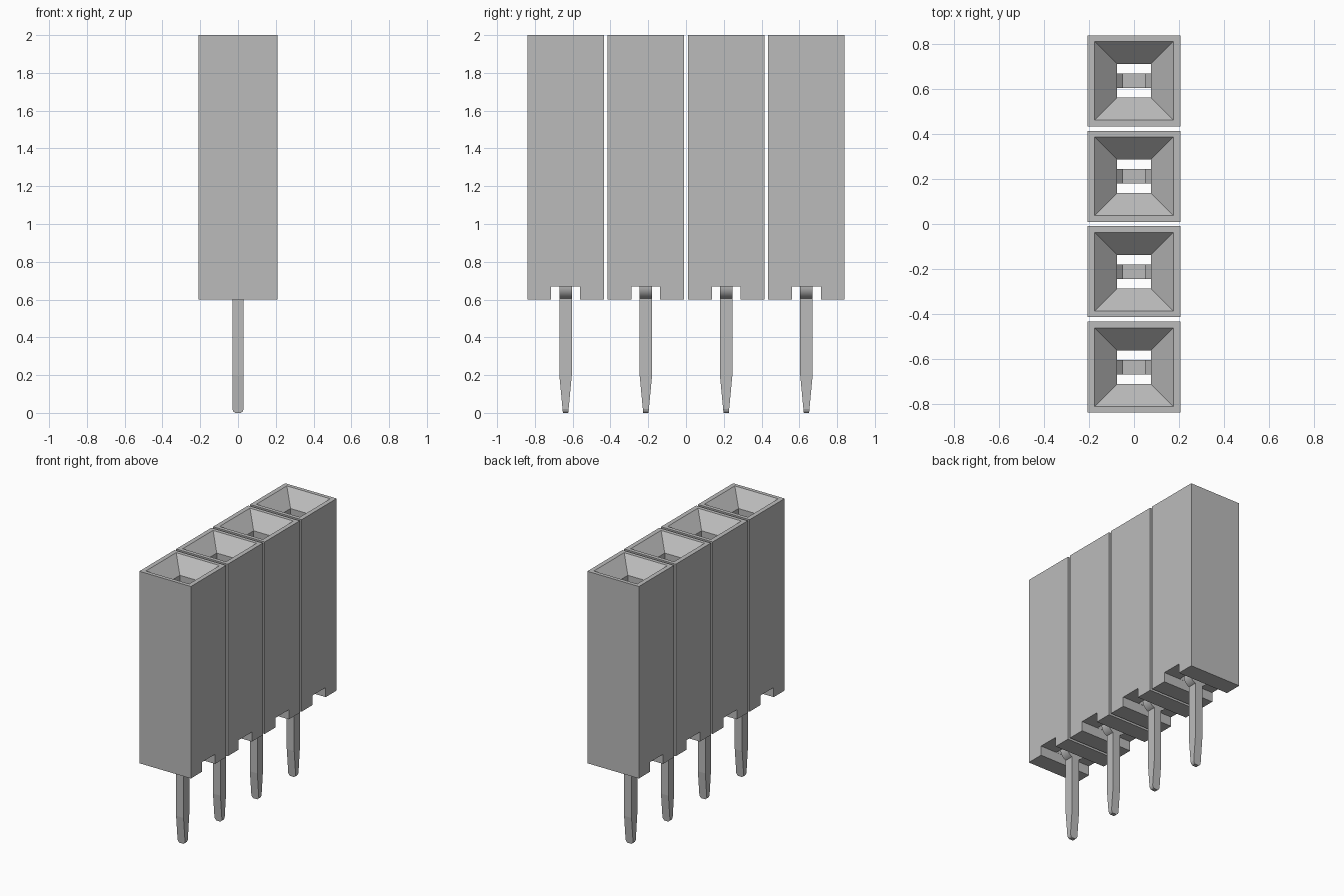
import bpy
import bmesh
import math

if "Cube" in bpy.data.objects:
    bpy.data.objects.remove(bpy.data.objects["Cube"], do_unlink=True)

PITCH, COUNT = 0.425, 4
HALF_X, HALF_Y = 0.208, 0.2025
BASE, TOP = 0.6, 2.0
NOTCH_TOP = 0.67
HOLE, MOUTH = 0.075, 0.175
LEAF_Y, LEAF_T, LEAF_TOP = 0.033, 0.025, 1.86

grey = bpy.data.materials.new("plain grey")
grey.use_nodes = True
colour = (0.5, 0.5, 0.5, 1)
grey.diffuse_color = colour
grey.node_tree.nodes["Principled BSDF"].inputs["Base Color"].default_value = colour


def make_object(name, bm):
    bmesh.ops.recalc_face_normals(bm, faces=bm.faces[:])
    mesh = bpy.data.meshes.new(name)
    bm.to_mesh(mesh)
    bm.free()
    mesh.materials.append(grey)
    obj = bpy.data.objects.new(name, mesh)
    bpy.context.collection.objects.link(obj)
    return obj


def loft(name, sections, closed=False):
    """Join rectangular sections (half x, half y, z); closed makes a ring."""
    bm = bmesh.new()
    rings = [[bm.verts.new((sx * hx, sy * hy, z))
              for sx, sy in ((-1, -1), (1, -1), (1, 1), (-1, 1))]
             for hx, hy, z in sections]
    pairs = list(zip(rings, rings[1:]))
    if closed:
        pairs.append((rings[-1], rings[0]))
    else:
        bm.faces.new(rings[0])
        bm.faces.new(rings[-1])
    for a, b in pairs:
        for i in range(4):
            j = (i + 1) % 4
            bm.faces.new((a[i], a[j], b[j], b[i]))
    return make_object(name, bm)


def apply_modifier(obj, name):
    bpy.context.view_layer.objects.active = obj
    bpy.ops.object.modifier_apply(modifier=name)


# Housing: square tube with a funnel mouth and a notch across its foot
housing = loft("housing", [
    (HALF_X, HALF_Y, BASE), (HALF_X, HALF_Y, TOP),
    (MOUTH, MOUTH, TOP), (HOLE, HOLE, TOP - 0.1), (HOLE, HOLE, BASE)], closed=True)
notch = loft("notch_cutter", [(0.5, HOLE + 0.001, BASE - 0.1),
                              (0.5, HOLE + 0.001, NOTCH_TOP)])
cut = housing.modifiers.new("notch", "BOOLEAN")
cut.operation, cut.solver, cut.object = "DIFFERENCE", "EXACT", notch
apply_modifier(housing, "notch")
bpy.data.objects.remove(notch, do_unlink=True)

# Contact: U-shaped clip with a round underside and chamfered leaf tips
inner = HOLE - LEAF_T
outline = [(-inner, NOTCH_TOP), (-inner, LEAF_TOP - LEAF_T), (-HOLE, LEAF_TOP)]
for i in range(17):
    a = math.pi * (1 + i / 16)
    outline.append((HOLE * math.cos(a), NOTCH_TOP + (NOTCH_TOP - BASE) * math.sin(a)))
outline += [(HOLE, LEAF_TOP), (inner, LEAF_TOP - LEAF_T), (inner, NOTCH_TOP)]
bm = bmesh.new()
face = bm.faces.new([bm.verts.new((x, -LEAF_Y, z)) for x, z in outline])
side = bmesh.ops.extrude_face_region(bm, geom=[face])
bmesh.ops.translate(bm, vec=(0, 2 * LEAF_Y, 0),
                    verts=[v for v in side["geom"] if isinstance(v, bmesh.types.BMVert)])
contact = make_object("contact", bm)
bpy.ops.object.select_all(action="DESELECT")
contact.select_set(True)
bpy.context.view_layer.objects.active = contact
bpy.ops.object.shade_smooth_by_angle(angle=math.radians(30))

# Solder pin: flat blade tapering to a blunt tip
pin = loft("pin", [(0.016, 0.014, 0), (0.025, 0.015, 0.008), (0.03, 0.016, 0.02),
                   (0.03, LEAF_Y, 0.2), (0.03, LEAF_Y, BASE + 0.02)])

# Repeat the three parts along the row
for part in (housing, contact, pin):
    name = part.name
    for i in range(COUNT):
        obj = part if i == 0 else part.copy()
        if i:
            bpy.context.collection.objects.link(obj)
        obj.name = f"{name}_{i + 1}"
        obj.location.y = (i - (COUNT - 1) / 2) * PITCH
